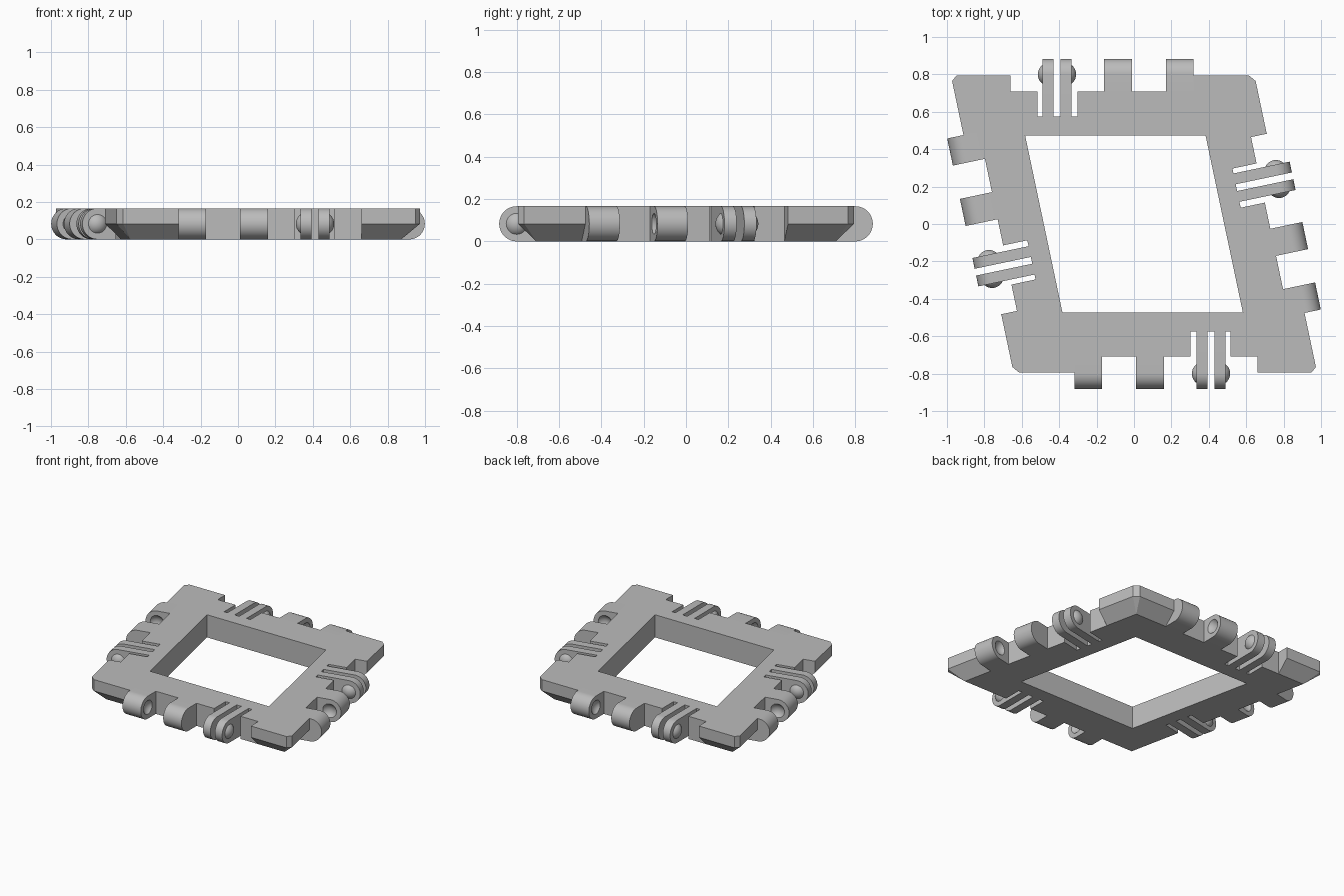
import bpy, bmesh, math
from mathutils import Vector

cube = bpy.data.objects.get("Cube")
if cube:
    bpy.data.objects.remove(cube, do_unlink=True)

ANGLE = math.radians(78.1)      # acute angle of the rhombus
HEIGHT = 0.166
R = HEIGHT / 2                  # hinge radius
INNER, SLOT, RECESS, EDGE, AXIS = 0.472, 0.576, 0.708, 0.794, 0.80
TAB_START, TAB_END = -0.486, 0.493
KNUCKLES = [(-0.486, -0.338), (-0.156, -0.008)]
FINGERS = [(0.167, 0.226), (0.263, 0.322)]
NOTCH = (0.135, 0.349)
BALL_R, BALL_OUT = 0.0625, 0.025

grey = bpy.data.materials.new("plain grey")
grey.use_nodes = True
grey.diffuse_color = (0.5, 0.5, 0.5, 1)
grey.node_tree.nodes["Principled BSDF"].inputs["Base Color"].default_value = (0.5, 0.5, 0.5, 1)


def corner(i, t):
    """Rhombus corner i for sides lying at distance t from the centre."""
    half, lean = t / math.sin(ANGLE), t / math.tan(ANGLE)
    p = Vector((lean + half, -t, 0)) if i % 2 == 0 else Vector((half - lean, t, 0))
    return p if i % 4 < 2 else -p


def along(e):
    return (corner(e, EDGE) - corner(e - 1, EDGE)).normalized()


def place(e, s, t, z=0.0):
    """Point on side e: s along it from the middle, t outward, z up."""
    u = along(e)
    n = Vector((u.y, -u.x, 0))
    mid = (corner(e, EDGE) + corner(e - 1, EDGE)) / 2
    return mid + u * s + n * (t - EDGE) + Vector((0, 0, z))


def loft(bm, loops, caps=(True, True)):
    """Join equal loops of points with walls, and cap the ends."""
    rings = [[bm.verts.new(p) for p in loop] for loop in loops]
    for a, b in zip(rings, rings[1:]):
        for i in range(len(a)):
            j = (i + 1) % len(a)
            bm.faces.new((a[i], a[j], b[j], b[i]))
    if caps[0]:
        bm.faces.new(rings[0])
    if caps[1]:
        bm.faces.new(rings[-1])


def finish(bm, name):
    bmesh.ops.remove_doubles(bm, verts=bm.verts, dist=1e-5)
    bmesh.ops.recalc_face_normals(bm, faces=bm.faces)
    mesh = bpy.data.meshes.new(name)
    bm.to_mesh(mesh)
    bm.free()
    mesh.materials.append(grey)
    ob = bpy.data.objects.new(name, mesh)
    bpy.context.collection.objects.link(ob)
    return ob


def activate(ob):
    bpy.ops.object.select_all(action='DESELECT')
    ob.select_set(True)
    bpy.context.view_layer.objects.active = ob


def lug(bm, e, s0, s1, root):
    """Round-ended hinge plate on side e."""
    profile = [(root, 0), (root, HEIGHT)]
    for k in range(25):
        a = math.pi / 2 - math.pi * k / 24
        profile.append((AXIS + R * math.cos(a), R + R * math.sin(a)))
    loft(bm, [[place(e, s, t, z) for t, z in profile] for s in (s0, s1)])


def ball(bm, centre):
    verts = bmesh.ops.create_uvsphere(bm, u_segments=32, v_segments=16, radius=BALL_R)["verts"]
    bmesh.ops.translate(bm, verts=verts, vec=centre)
    return verts


# Frame: four mitred sides, each with a notch for the fingers
bm = bmesh.new()
for e in range(4):
    a, b = NOTCH
    pts = [corner(e - 1, INNER), corner(e - 1, RECESS), place(e, a, RECESS), place(e, a, SLOT),
           place(e, b, SLOT), place(e, b, RECESS), corner(e, RECESS), corner(e, INNER)]
    bm.faces.new([bm.verts.new(p) for p in pts])
bmesh.ops.remove_doubles(bm, verts=bm.verts, dist=1e-5)
top = bmesh.ops.extrude_face_region(bm, geom=bm.faces[:], use_keep_orig=True)["geom"]
bmesh.ops.translate(bm, verts=[g for g in top if isinstance(g, bmesh.types.BMVert)],
                    vec=(0, 0, HEIGHT))
frame = finish(bm, "frame")

# Corner tabs: blunted corners with a sloping underside
bm = bmesh.new()
for e in range(4):
    f = (e + 1) % 4
    inner = [place(f, TAB_START, RECESS), corner(e, RECESS), place(e, TAB_END, RECESS)]
    tip = corner(e, EDGE)
    outer = [place(e, TAB_END, EDGE), tip - along(e) * 0.03,
             tip + along(f) * 0.03, place(f, TAB_START, EDGE)]
    low = [inner[2], inner[1], inner[1], inner[0]]
    up = Vector((0, 0, R))
    loft(bm, [inner + low, [p + up for p in inner + outer],
              [p + up * 2 for p in inner + outer]], caps=(False, True))
tabs = finish(bm, "corner_tabs")

# Knuckles, with dimples in the faces that look at each other
bm, cut = bmesh.new(), bmesh.new()
for e in range(4):
    for (s0, s1), face, sign in zip(KNUCKLES, (KNUCKLES[0][1], KNUCKLES[1][0]), (1, -1)):
        lug(bm, e, s0, s1, RECESS)
        ball(cut, place(e, face + sign * (BALL_R - BALL_OUT), AXIS, R))
knuckles = finish(bm, "hinge_knuckles")
cutter = finish(cut, "dimple_cutter")
cutter.hide_render = True
mod = knuckles.modifiers.new("dimples", 'BOOLEAN')
mod.operation = 'DIFFERENCE'
mod.solver = 'EXACT'
mod.object = cutter
activate(knuckles)
bpy.ops.object.modifier_apply(modifier=mod.name)
bpy.data.objects.remove(cutter, do_unlink=True)

# Finger pairs, with domed bumps on their outer faces
bm, bumps = bmesh.new(), bmesh.new()
for e in range(4):
    for (s0, s1), face, sign in zip(FINGERS, (FINGERS[0][0], FINGERS[1][1]), (-1, 1)):
        lug(bm, e, s0, s1, SLOT)
        dome = bmesh.new()
        ball(dome, place(e, face - sign * (BALL_R - BALL_OUT), AXIS, R))
        bmesh.ops.bisect_plane(dome, geom=dome.verts[:] + dome.edges[:] + dome.faces[:],
                               plane_co=place(e, face, AXIS, R), plane_no=along(e) * sign,
                               clear_inner=True)
        part = bpy.data.meshes.new("dome")
        dome.to_mesh(part)
        dome.free()
        bumps.from_mesh(part)
        bpy.data.meshes.remove(part)
fingers = finish(bm, "hinge_fingers")
snaps = finish(bumps, "snap_bumps")

# Smooth the round parts and keep hard edges
for ob in (knuckles, fingers, snaps):
    activate(ob)
    bpy.ops.object.shade_smooth_by_angle(angle=math.radians(30))
